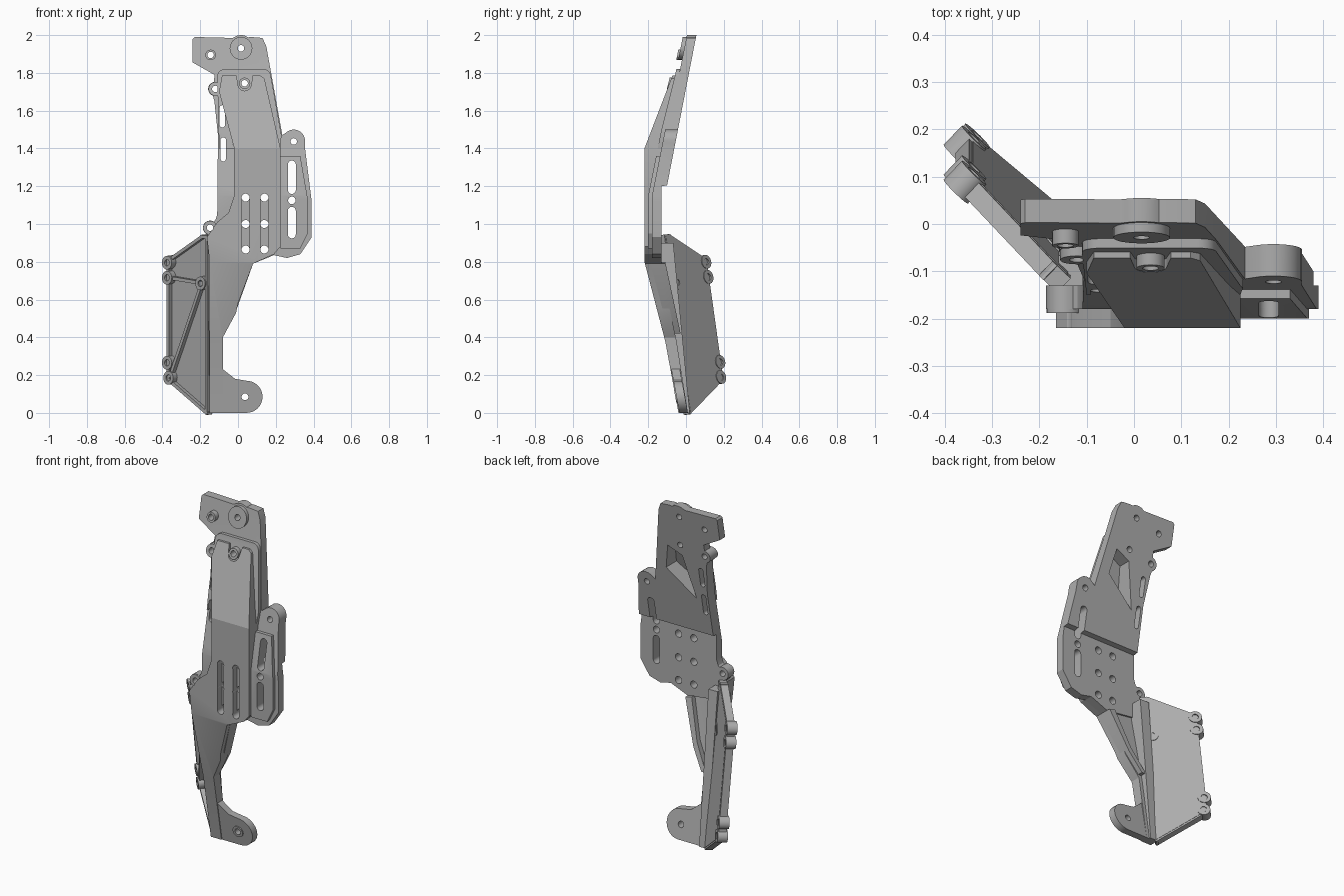
import bpy, bmesh
from math import cos, sin, radians
from mathutils import Vector

cube = bpy.data.objects.get("Cube")
if cube:
    bpy.data.objects.remove(cube, do_unlink=True)

grey = bpy.data.materials.new("plain grey")
grey.use_nodes = True
grey.diffuse_color = (0.42, 0.42, 0.42, 1)
grey.node_tree.nodes["Principled BSDF"].inputs["Base Color"].default_value = (0.42, 0.42, 0.42, 1)


def arc(cx, cz, r, a0, a1, n=10):
    angles = [radians(a0 + (a1 - a0) * i / n) for i in range(n + 1)]
    return [(cx + r * cos(a), cz + r * sin(a)) for a in angles]


def disc(cx, cz, r):
    return arc(cx, cz, r, 0, 360, 24)[:-1]


def capsule(x, z0, z1, r):
    return arc(x, z1, r, 0, 180) + arc(x, z0, r, 180, 360)


def bar(a, b, w):
    a, b = Vector(a), Vector(b)
    d = (b - a).normalized() * w / 2
    n = Vector((-d.y, d.x))
    return [tuple(p) for p in (a - d + n, a - d - n, b + d - n, b + d + n)]


def at(profile, z):
    """Depth of a piecewise straight (z, y) profile listed from the top down."""
    if z >= profile[0][0]:
        return profile[0][1]
    for (za, ya), (zb, yb) in zip(profile, profile[1:]):
        if z >= zb:
            return ya + (yb - ya) * (z - za) / (zb - za)
    return profile[-1][1]


def solid(name, outline, place, breaks=()):
    """Extrude an outline between two sides set by place(p, z, side)."""
    bm = bmesh.new()
    bm.faces.new([bm.verts.new((p, 0, z)) for p, z in outline])
    for z in breaks:
        bmesh.ops.bisect_plane(bm, geom=bm.verts[:] + bm.edges[:] + bm.faces[:],
                               plane_co=(0, 0, z), plane_no=(0, 0, 1), dist=1e-5)
    ext = bmesh.ops.extrude_face_region(bm, geom=bm.faces[:], use_keep_orig=True)
    for v in ext["geom"]:
        if isinstance(v, bmesh.types.BMVert):
            v.co.y = 1
    for v in bm.verts:
        v.co = place(v.co.x, v.co.z, v.co.y)
    bmesh.ops.recalc_face_normals(bm, faces=bm.faces[:])
    mesh = bpy.data.meshes.new(name)
    bm.to_mesh(mesh)
    bm.free()
    mesh.materials.append(grey)
    ob = bpy.data.objects.new(name, mesh)
    bpy.context.collection.objects.link(ob)
    return ob


def plate(name, outline, front, back, cuts=()):
    """Solid between a front and a back depth profile, with cutters (outline, front, back)."""
    def place(x, z, side):
        return Vector((x, at(back if side > 0.5 else front, z), z))
    zs = sorted({z for z, y in front + back})
    low, high = min(z for x, z in outline), max(z for x, z in outline)
    ob = solid(name, outline, place, [z for z in zs if low + 0.002 < z < high - 0.002])
    cutters = [plate("cutter", *c) for c in cuts]
    for c in cutters:
        c.hide_render = True
        m = ob.modifiers.new("cut", "BOOLEAN")
        m.operation, m.solver, m.object = "DIFFERENCE", "EXACT", c
    if cutters:
        dg = bpy.context.evaluated_depsgraph_get()
        mesh = bpy.data.meshes.new_from_object(ob.evaluated_get(dg))
        ob.modifiers.clear()
        ob.data = mesh
        for c in cutters:
            bpy.data.objects.remove(c, do_unlink=True)
    return ob


def shift(profile, d):
    return [(z, y + d) for z, y in profile]


FAR, NEAR = [(1, 1)], [(1, -1)]


def through(outline):
    return (outline, NEAR, FAR)


# Depth profiles
base_front = [(2, 0.005), (1.8, -0.035), (1.5, -0.11), (1.15, -0.18)]
base_back = [(2, 0.055), (1.205, -0.1), (1.2, -0.13)]
cover_front = [(1.79, -0.07), (1.4, -0.22), (0.8, -0.22), (0.38, -0.11), (0, -0.04)]
cover_back = [(1.79, -0.03), (1.2, -0.14), (0.8, -0.14), (0.38, -0.05), (0, 0.01)]

# Holes, slots and the rear pocket
screws = [(-0.145, 1.895), (0.016, 1.93), (0.035, 1.745), (-0.12, 1.715),
          (-0.148, 0.98), (0.295, 1.437)]
grid = [(x, z) for x in (0.04, 0.14) for z in (0.865, 1.0, 1.14)]
ear_cuts = [through(capsule(0.285, 1.18, 1.315, 0.021)), through(disc(0.285, 1.125, 0.02)),
            through(capsule(0.285, 0.945, 1.07, 0.021))]
grid_cuts = [through(disc(x, z, 0.021)) for x, z in grid]
pocket = ([(0.12, 1.72), (0.03, 1.68), (-0.03, 1.42), (0.15, 1.57)], shift(cover_front, 0.03), FAR)

# Back plate with its ear
base = [(-0.24, 1.98), (-0.24, 1.855), (-0.125, 1.79)] + arc(-0.12, 1.715, 0.038, 100, 250)
base += [(-0.125, 1.65), (-0.106, 1.47), (-0.11, 1.05), (-0.12, 1.02)]
base += arc(-0.148, 0.98, 0.038, 60, 250) + [(-0.16, 0.93), (-0.15, 0.82), (0.08, 0.79)]
base += [(0.19, 0.835), (0.26, 0.82), (0.33, 0.84), (0.39, 0.93), (0.39, 1.12), (0.355, 1.4)]
base += arc(0.295, 1.44, 0.06, -10, 120) + [(0.235, 1.47), (0.15, 1.94), (0.13, 1.985), (0.07, 1.99)]
base += arc(0.016, 1.935, 0.065, 55, 125) + [(-0.03, 1.985), (-0.23, 1.99)]
plate("back_plate", base, base_front, base_back,
      [through(disc(x, z, 0.017)) for x, z in screws] + ear_cuts + grid_cuts + [pocket] +
      [through(capsule(-0.083, 1.525, 1.615, 0.014)), through(capsule(-0.078, 1.345, 1.445, 0.014))])

# Raised ear pad
plate("ear_pad", [(0.225, 1.36), (0.225, 0.87), (0.33, 0.87), (0.37, 0.95), (0.37, 1.13), (0.33, 1.36)],
      shift(base_front, -0.02), shift(base_front, 0.01), ear_cuts)

# Thin rim around the top of the cover
rim = [(-0.1, 1.4), (0.225, 1.4), (0.23, 1.47), (0.175, 1.78)] + arc(0.135, 1.78, 0.04, 0, 90, 6)
rim += arc(-0.07, 1.78, 0.04, 90, 180, 6)
plate("cover_rim", rim, shift(base_front, -0.02), shift(base_front, 0.01),
      [through(disc(0.035, 1.745, 0.017)), pocket, through(capsule(-0.083, 1.525, 1.615, 0.014)),
       through(capsule(-0.078, 1.345, 1.445, 0.014))])

# Front cover running down into the arm
cover = [(-0.085, 1.785), (-0.1, 1.7), (-0.02, 1.4), (-0.02, 1.15), (-0.05, 1.06), (-0.11, 1.01),
         (-0.165, 0.93), (-0.15, 0.8), (-0.15, 0), (-0.08, 0), (-0.08, 0.4), (-0.01, 0.53),
         (0, 0.58), (0.08, 0.79), (0.19, 0.84), (0.225, 0.88), (0.225, 1.4), (0.14, 1.77),
         (0.12, 1.785), (0.078, 1.785), (0.07, 1.74)]
cover += arc(0.035, 1.74, 0.035, 0, -180)[1:] + [(-0.008, 1.785)]
grooves = [(capsule(x, 0.865, 1.14, 0.02), NEAR, [(1, -0.17)]) for x in (0.04, 0.14)]
plate("front_cover", cover, cover_front, cover_back,
      grooves + grid_cuts + [through(disc(-0.148, 0.98, 0.017)), pocket])

# Stiffeners behind the arm
plate("arm_spine", [(-0.15, 0), (-0.1, 0), (-0.1, 0.9), (-0.16, 0.9)],
      shift(cover_front, 0.03), [(0.93, -0.07), (0, 0.02)])
plate("arm_edge_rib", [(-0.08, 0.42), (-0.01, 0.54), (0.08, 0.79), (0.04, 0.8), (-0.03, 0.57), (-0.11, 0.42)],
      shift(cover_front, 0.03), shift(cover_back, 0.03))

# Foot with its round lug
foot_front = [(0.38, -0.105), (0, -0.035)]
foot = [(-0.09, 0), (0.04, 0)] + arc(0.045, 0.085, 0.085, -80, 90, 16)
foot += [(-0.015, 0.18), (-0.06, 0.215), (-0.09, 0.24)]
foot_hole = through(disc(0.037, 0.085, 0.018))
plate("foot_lug", foot, foot_front, shift(foot_front, 0.045), [foot_hole])
plate("foot_bushing", disc(0.037, 0.085, 0.033), shift(foot_front, -0.006), foot_front, [foot_hole])

# Round bosses on the front
for name, (x, z), r, h in [("top_left", screws[0], 0.028, 0.03), ("top_disc", screws[1], 0.06, 0.02),
                           ("notch", screws[2], 0.03, 0.045), ("side", screws[3], 0.036, 0.02),
                           ("hip", screws[4], 0.037, 0.008)]:
    plate(name + "_boss", disc(x, z, r), shift(base_front, -h), shift(base_front, 0.01),
          [through(disc(x, z, 0.017))])

# Slanted side flange: web, ribs and screw bosses
normal = Vector((-0.69, -0.72, -0.09)).normalized()


def on_flange(t0, t1):
    def place(s, z, side):
        root = Vector((-0.15 - 0.72 * s, 0.035 + 0.69 * s - 0.14 * z, z))
        return root + normal * (t1 if side > 0.5 else t0)
    return place


edge = [(-0.015, 0.005), (0.265, 0.18), (0.265, 0.81), (0.02, 0.935), (-0.015, 0.935)]
solid("flange_web", edge, on_flange(0, 0.02))
ribs = list(zip(edge, edge[1:] + edge[:1]))
ribs += [((0.265, 0.72), (0.02, 0.69)), ((0.02, 0.69), (0.25, 0.2))]
for i, (a, b) in enumerate(ribs):
    solid("flange_rib_%d" % (i + 1), bar(a, b, 0.018), on_flange(0.002, 0.044))
for i, (s, z) in enumerate([(0.265, 0.8), (0.265, 0.72), (0.265, 0.27), (0.255, 0.19), (0.02, 0.69)]):
    inner, outer = disc(s, z, 0.017), disc(s, z, 0.036)
    boss = solid("flange_boss_%d" % (i + 1), outer, on_flange(-0.004, 0.052))
    hole = solid("cutter", inner, on_flange(0.012, 0.1))
    rear = solid("cutter", inner, on_flange(-0.1, 0.006))
    for c in (hole, rear):
        c.hide_render = True
        m = boss.modifiers.new("cut", "BOOLEAN")
        m.operation, m.solver, m.object = "DIFFERENCE", "EXACT", c
    mesh = bpy.data.meshes.new_from_object(boss.evaluated_get(bpy.context.evaluated_depsgraph_get()))
    boss.modifiers.clear()
    boss.data = mesh
    for c in (hole, rear):
        bpy.data.objects.remove(c, do_unlink=True)

# Smooth the round walls, keep the edges crisp
parts = [o for o in bpy.context.collection.objects if o.type == "MESH"]
for o in parts:
    o.select_set(True)
bpy.context.view_layer.objects.active = parts[0]
bpy.ops.object.shade_smooth_by_angle(angle=radians(20))
